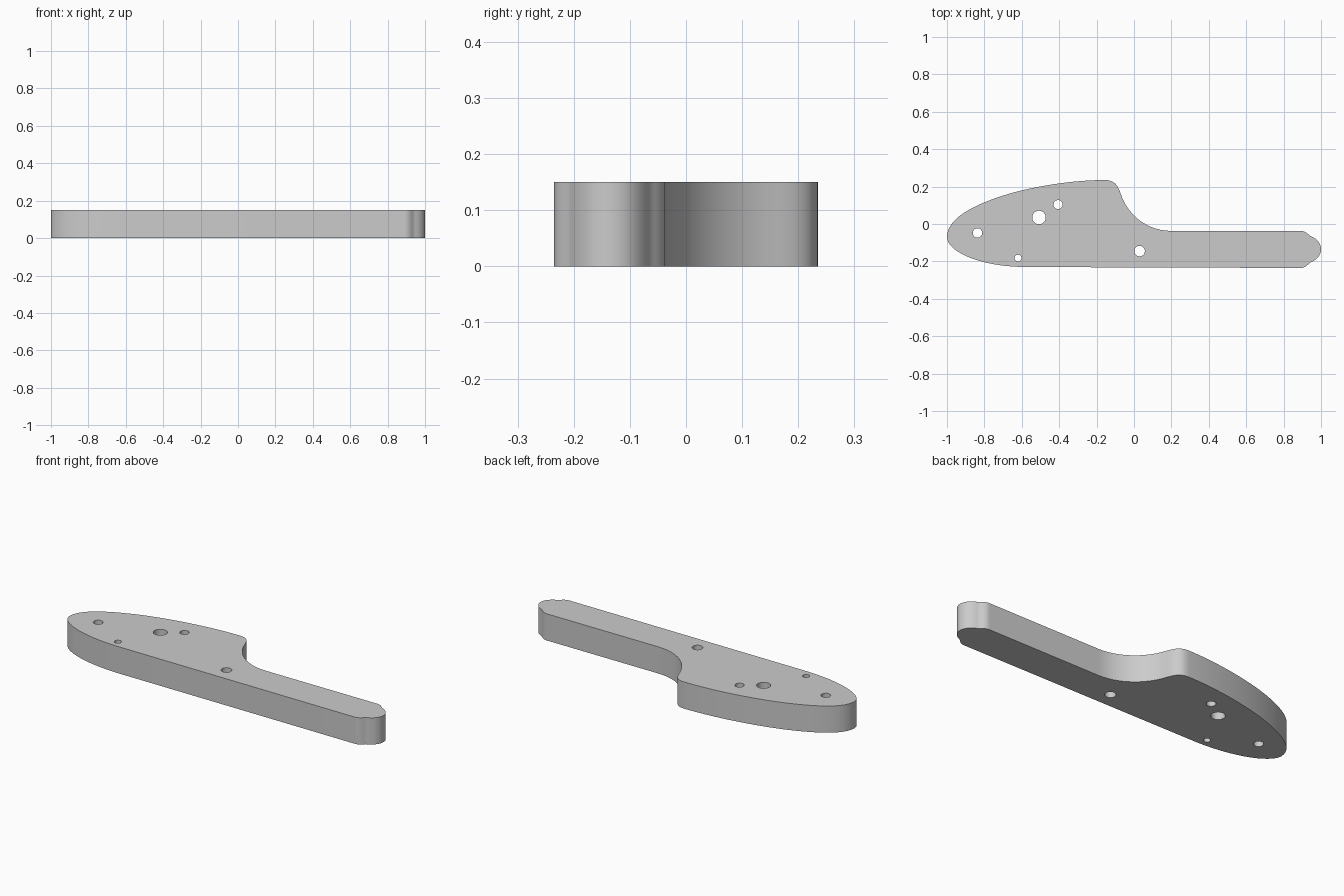
import bpy
import bmesh
import math

cube = bpy.data.objects.get("Cube")
if cube:
    bpy.data.objects.remove(cube, do_unlink=True)

THICKNESS = 0.15

# Plate outline, clockwise: incoming handle, point, outgoing handle (None = straight side)
OUTLINE = [
    ((-1, -.14), (-1, -.07), (-1, .03)),            # rounded nose
    ((-.86, .1), (-.7, .152), (-.55, .2)),          # curved back
    ((-.33, .235), (-.16, .235), (-.11, .236)),     # shoulder
    ((-.09, .215), (-.072, .165), (-.04, .06)),     # hollow
    ((.06, -.037), (.2, -.037), None),              # arm
    (None, (.89, -.037), (.92, -.037)),
    ((.93, -.057), (.945, -.065), (.98, -.08)),     # rounded arm end
    ((1, -.105), (1, -.135), (1, -.165)),
    ((.98, -.19), (.945, -.205), (.93, -.213)),
    ((.92, -.235), (.89, -.235), None),
    (None, (-.6, -.23), (-.85, -.222)),             # belly
]

# Through holes: x, y, radius
HOLES = [
    (-.837, -.048, .025),
    (-.508, .035, .036),
    (-.406, .104, .024),
    (-.62, -.182, .018),
    (.03, -.145, .028),
]


def add_loop(curve, points):
    """Add one closed bezier loop."""
    spline = curve.splines.new('BEZIER')
    spline.bezier_points.add(len(points) - 1)
    spline.use_cyclic_u = True
    spline.resolution_u = 14
    for knot, (before, here, after) in zip(spline.bezier_points, points):
        knot.co = (*here, 0)
        knot.handle_left_type = 'FREE' if before else 'VECTOR'
        knot.handle_right_type = 'FREE' if after else 'VECTOR'
        if before:
            knot.handle_left = (*before, 0)
        if after:
            knot.handle_right = (*after, 0)


def circle(x, y, r):
    """Four bezier knots around a circle."""
    k = 4 / 3 * math.tan(math.pi / 8)
    knots = []
    for i in range(4):
        c, s = math.cos(i * math.pi / 2) * r, math.sin(i * math.pi / 2) * r
        knots.append(((x + c + s * k, y + s - c * k), (x + c, y + s),
                      (x + c - s * k, y + s + c * k)))
    return knots


# Flat profile with holes, extruded to the plate thickness
profile = bpy.data.curves.new("plate_profile", 'CURVE')
profile.dimensions = '2D'
profile.fill_mode = 'BOTH'
profile.extrude = THICKNESS / 2
add_loop(profile, OUTLINE)
for hole in HOLES:
    add_loop(profile, circle(*hole))

plate = bpy.data.objects.new("lever_plate", profile)
bpy.context.collection.objects.link(plate)
bpy.context.view_layer.objects.active = plate
plate.select_set(True)
bpy.ops.object.convert(target='MESH')
plate = bpy.context.object

# Join caps to walls and stand the plate on the floor
bm = bmesh.new()
bm.from_mesh(plate.data)
bmesh.ops.remove_doubles(bm, verts=bm.verts, dist=1e-5)
bmesh.ops.recalc_face_normals(bm, faces=bm.faces)
bmesh.ops.translate(bm, verts=bm.verts, vec=(0, 0, THICKNESS / 2))
bm.to_mesh(plate.data)
bm.free()
bpy.ops.object.shade_smooth_by_angle(angle=math.radians(30))

# Plain grey
grey = bpy.data.materials.new("light_grey")
grey.use_nodes = True
colour = (.6, .6, .6, 1)
grey.diffuse_color = colour
grey.node_tree.nodes["Principled BSDF"].inputs["Base Color"].default_value = colour
plate.data.materials.clear()
plate.data.materials.append(grey)
